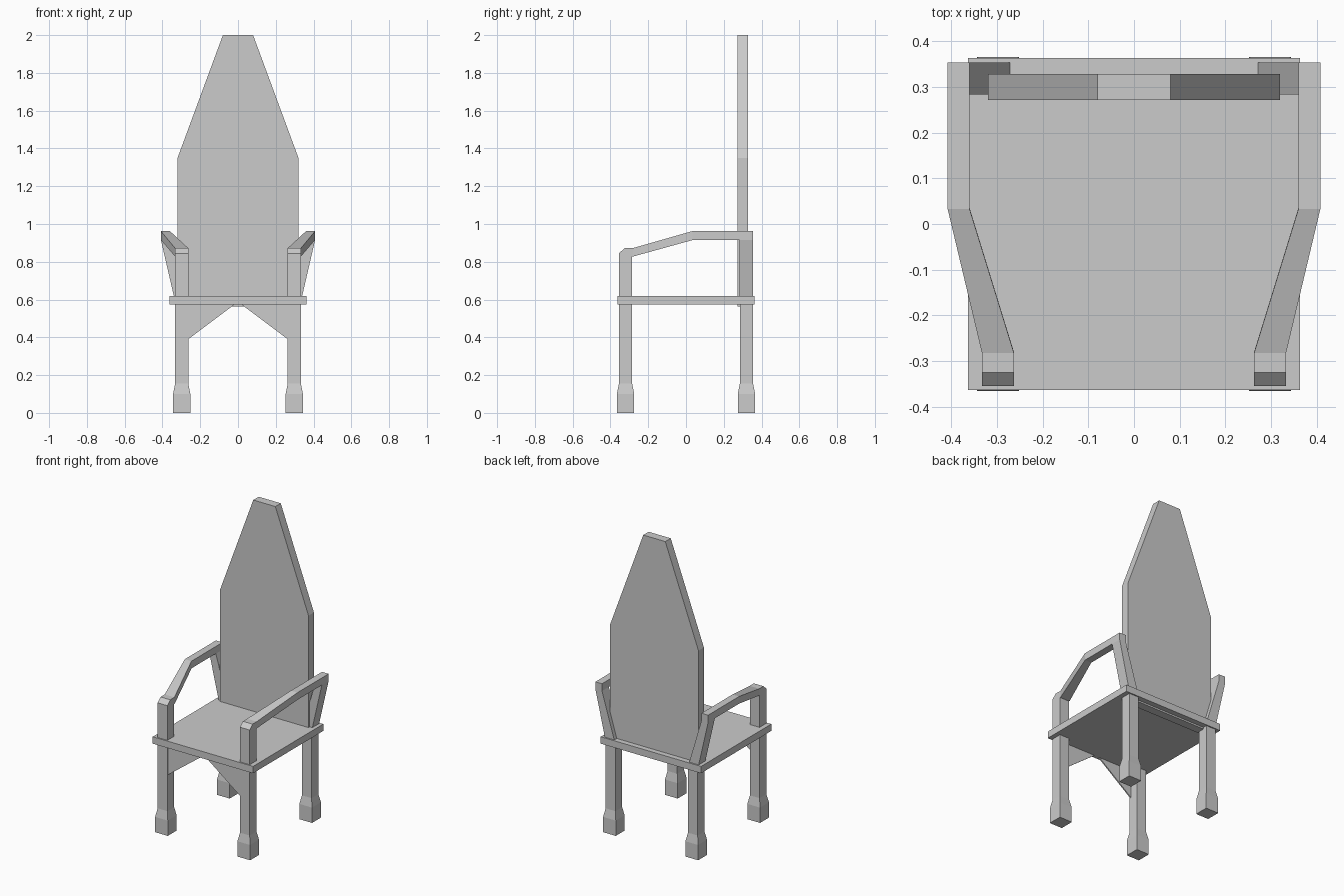
import bpy, bmesh

if "Cube" in bpy.data.objects:
    bpy.data.objects.remove(bpy.data.objects["Cube"])


def finish(name, bm, mirror=False):
    """Weld, fix normals and turn a bmesh into an object, optionally mirrored in x."""
    bmesh.ops.remove_doubles(bm, verts=bm.verts, dist=0.0005)
    bmesh.ops.recalc_face_normals(bm, faces=bm.faces)
    mesh = bpy.data.meshes.new(name)
    bm.to_mesh(mesh)
    bm.free()
    ob = bpy.data.objects.new(name, mesh)
    bpy.context.collection.objects.link(ob)
    if mirror:
        ob.modifiers.new("Mirror", 'MIRROR').use_mirror_merge = False
    return ob


def loft(name, rings, mirror=False):
    """Skin a row of four-sided rings and cap both ends."""
    bm = bmesh.new()
    rows = [[bm.verts.new(p) for p in ring] for ring in rings]
    for a, b in zip(rows, rows[1:]):
        for i in range(4):
            j = (i + 1) % 4
            bm.faces.new((a[i], a[j], b[j], b[i]))
    bm.faces.new(rows[0])
    bm.faces.new(rows[-1])
    return finish(name, bm, mirror)


def slab(name, outline, y0, y1):
    """Extrude an x-z outline from y0 to y1."""
    bm = bmesh.new()
    face = bm.faces.new([bm.verts.new((x, y0, z)) for x, z in outline])
    ext = bmesh.ops.extrude_face_region(bm, geom=[face])
    moved = [v for v in ext["geom"] if isinstance(v, bmesh.types.BMVert)]
    bmesh.ops.translate(bm, verts=moved, vec=(0, y1 - y0, 0))
    return finish(name, bm)


def square(cx, cy, r, z):
    return [(cx - r, cy - r, z), (cx + r, cy - r, z), (cx + r, cy + r, z), (cx - r, cy + r, z)]


# Seat board
slab("seat", [(-.363, .573), (.363, .573), (.363, .618), (-.363, .618)], -.363, .363)

# Tall pointed backrest, reaching just below the seat
slab("backrest", [(-.32, .562), (.32, .562), (.32, 1.35), (.08, 2), (-.08, 2), (-.32, 1.35)],
     .272, .328)

# Legs with wider block feet
for name, y in (("front_leg", -.32), ("back_leg", .32)):
    profile = [(.046, 0), (.046, .1), (.035, .155), (.035, .59)]
    loft(name, [square(.298, y, r, z) for r, z in profile], mirror=True)

# Arm: front post, bent armrest and leaning back post in one run.
# Each station: lower/inner (y, z), upper/outer (y, z), inner x, outer x
stations = [
    ((-.285, .59), (-.355, .59), .263, .333),
    ((-.285, .828), (-.355, .845), .263, .333),
    ((-.285, .828), (-.325, .872), .263, .333),
    ((-.28, .828), (-.282, .872), .263, .333),
    ((.035, .915), (.033, .962), .36, .408),
    ((.284, .915), (.354, .962), .36, .408),
    ((.284, .915), (.354, .915), .36, .408),
    ((.284, .59), (.354, .59), .263, .333),
]
loft("arm", [[(xi, *lo), (xo, *lo), (xo, *hi), (xi, *hi)] for lo, hi, xi, xo in stations],
     mirror=True)

# Front apron: two thin brackets under the seat, meeting in the middle
for name, s in (("apron_right", 1), ("apron_left", -1)):
    slab(name, [(s * .27, .385), (s * .27, .58), (s * .01, .58)], -.35, -.342)
